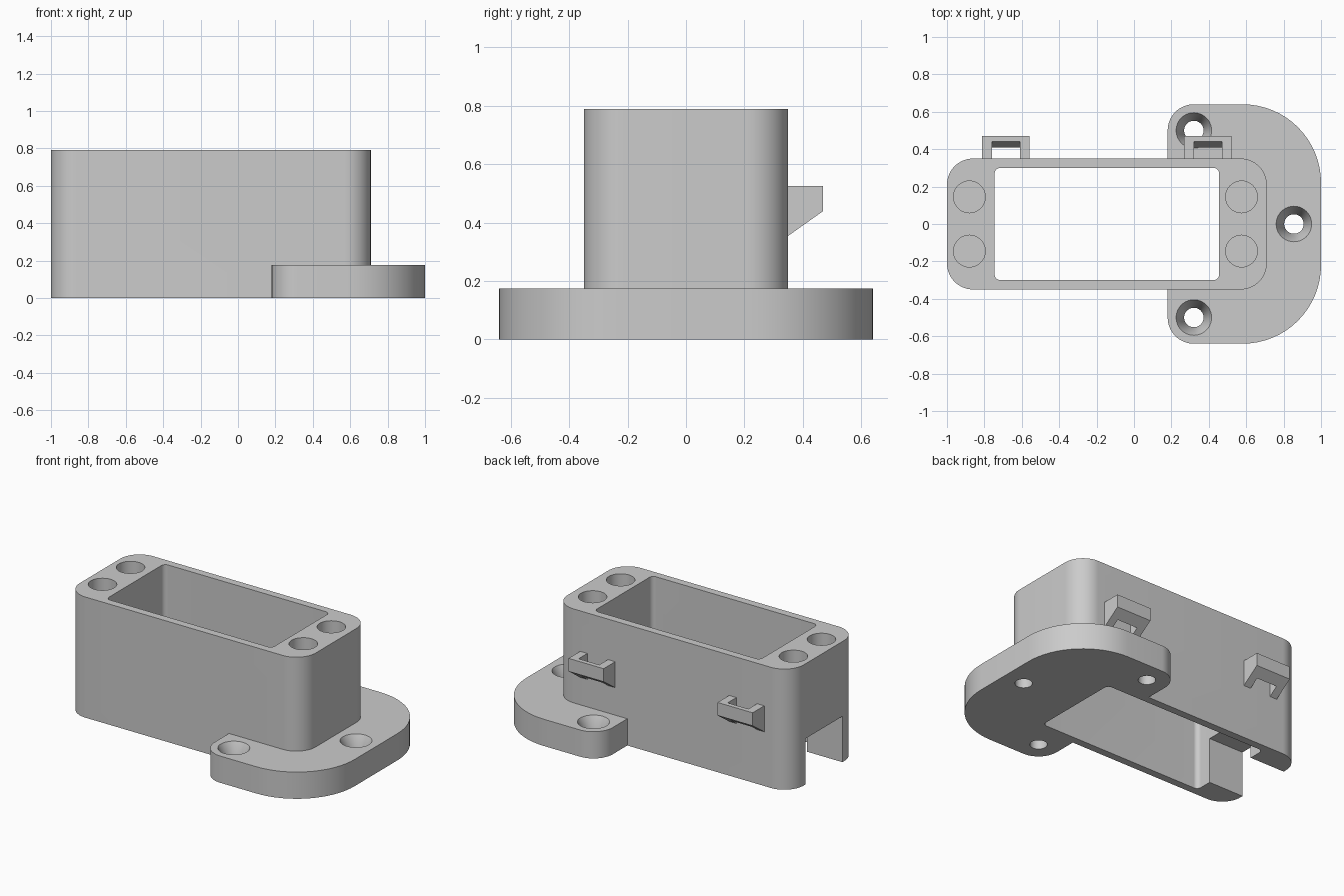
import bpy, bmesh, math
from mathutils import Vector

cube = bpy.data.objects.get("Cube")
if cube:
    bpy.data.objects.remove(cube, do_unlink=True)

grey = bpy.data.materials.new("plain grey")
grey.use_nodes = True
grey.diffuse_color = (0.6, 0.6, 0.6, 1)
grey.node_tree.nodes["Principled BSDF"].inputs["Base Color"].default_value = (0.6, 0.6, 0.6, 1)


def rounded(corners, seg=16):
    """Counter-clockwise outline from (x, y, radius) right-angled corners."""
    pts = []
    n = len(corners)
    for i, (x, y, r) in enumerate(corners):
        p = Vector((x, y))
        a = (Vector(corners[i - 1][:2]) - p).normalized() * r
        b = (Vector(corners[(i + 1) % n][:2]) - p).normalized() * r
        for k in range(seg + 1):
            t = math.pi / 2 * k / seg
            pts.append(p + a * (1 - math.sin(t)) + b * (1 - math.cos(t)))
    return pts


def box_outline(x0, x1, y, r_left, r_right):
    return rounded([(x0, -y, r_left), (x1, -y, r_right), (x1, y, r_right), (x0, y, r_left)])


def make(name, bm):
    bmesh.ops.recalc_face_normals(bm, faces=bm.faces)
    mesh = bpy.data.meshes.new(name)
    bm.to_mesh(mesh)
    bm.free()
    mesh.materials.append(grey)
    ob = bpy.data.objects.new(name, mesh)
    bpy.context.collection.objects.link(ob)
    return ob


def extrude(name, pts, lo, hi, axis="Z"):
    """Prism from a 2D outline, along Z (outline xy) or X (outline yz)."""
    bm = bmesh.new()
    place = (lambda p, h: (p[0], p[1], h)) if axis == "Z" else (lambda p, h: (h, p[0], p[1]))
    rings = [[bm.verts.new(place(p, h)) for p in pts] for h in (lo, hi)]
    bm.faces.new(rings[0])
    bm.faces.new(rings[1])
    for i in range(len(pts)):
        j = (i + 1) % len(pts)
        bm.faces.new((rings[0][i], rings[0][j], rings[1][j], rings[1][i]))
    return make(name, bm)


def turned(name, x, y, profile, seg=40):
    """Solid of revolution from (radius, z) steps."""
    bm = bmesh.new()
    rings = [[bm.verts.new((x + r * math.cos(math.tau * k / seg),
                            y + r * math.sin(math.tau * k / seg), z))
              for k in range(seg)] for r, z in profile]
    for a, b in zip(rings, rings[1:]):
        for i in range(seg):
            j = (i + 1) % seg
            bm.faces.new((a[i], a[j], b[j], b[i]))
    bm.faces.new(rings[0])
    bm.faces.new(rings[-1])
    return make(name, bm)


def boolean(ob, tool, operation="DIFFERENCE"):
    mod = ob.modifiers.new(operation.title(), "BOOLEAN")
    mod.object = tool
    mod.operation = operation
    mod.solver = "EXACT"
    bpy.context.view_layer.objects.active = ob
    bpy.ops.object.modifier_apply(modifier=mod.name)
    bpy.data.objects.remove(tool, do_unlink=True)


HEIGHT, PLATE = 0.79, 0.175

# Tall housing joined to the mounting flange
housing = extrude("housing", box_outline(-1, 0.71, 0.35, 0.14, 0.14), 0, HEIGHT)
flange = extrude("flange", box_outline(0.18, 1, 0.64, 0.14, 0.42), 0, PLATE)
boolean(housing, flange, "UNION")

# Open pocket and the cable slot at the far end
boolean(housing, extrude("pocket", box_outline(-0.745, 0.455, 0.3, 0.03, 0.03), -0.1, 1))
boolean(housing, extrude("cable_slot", [(-0.19, -0.1), (0.19, -0.1), (0.19, 0.3), (-0.19, 0.3)],
                         -1.1, -0.7, "X"))

# Blind round holes in the rim
for x in (-0.88, 0.575):
    for y in (-0.145, 0.145):
        boolean(housing, turned("rim_hole", x, y, [(0.085, HEIGHT - 0.2), (0.085, 1)]))

# Countersunk screw holes in the flange
for x, y in ((0.32, 0.5), (0.32, -0.5), (0.855, 0)):
    boolean(housing, turned("screw_hole", x, y, [(0.052, -0.1), (0.052, PLATE - 0.09),
                                                 (0.095, PLATE), (0.095, PLATE + 0.05)]))

# Cable loops on the back wall
for name, x in (("right_loop", -0.685), ("left_loop", 0.395)):
    loop = extrude(name, [(0.35, 0.355), (0.47, 0.44), (0.47, 0.525), (0.35, 0.525)],
                   x - 0.127, x + 0.127, "X")
    boolean(loop, extrude("gap", [(0.34, 0.3), (0.41, 0.3), (0.41, 0.43), (0.44, 0.525),
                                  (0.44, 0.6), (0.34, 0.6)], x - 0.075, x + 0.075, "X"))

# Smooth the round walls, keep the edges crisp
bpy.ops.object.select_all(action="DESELECT")
housing.select_set(True)
bpy.context.view_layer.objects.active = housing
bpy.ops.object.shade_smooth_by_angle(angle=math.radians(30))
